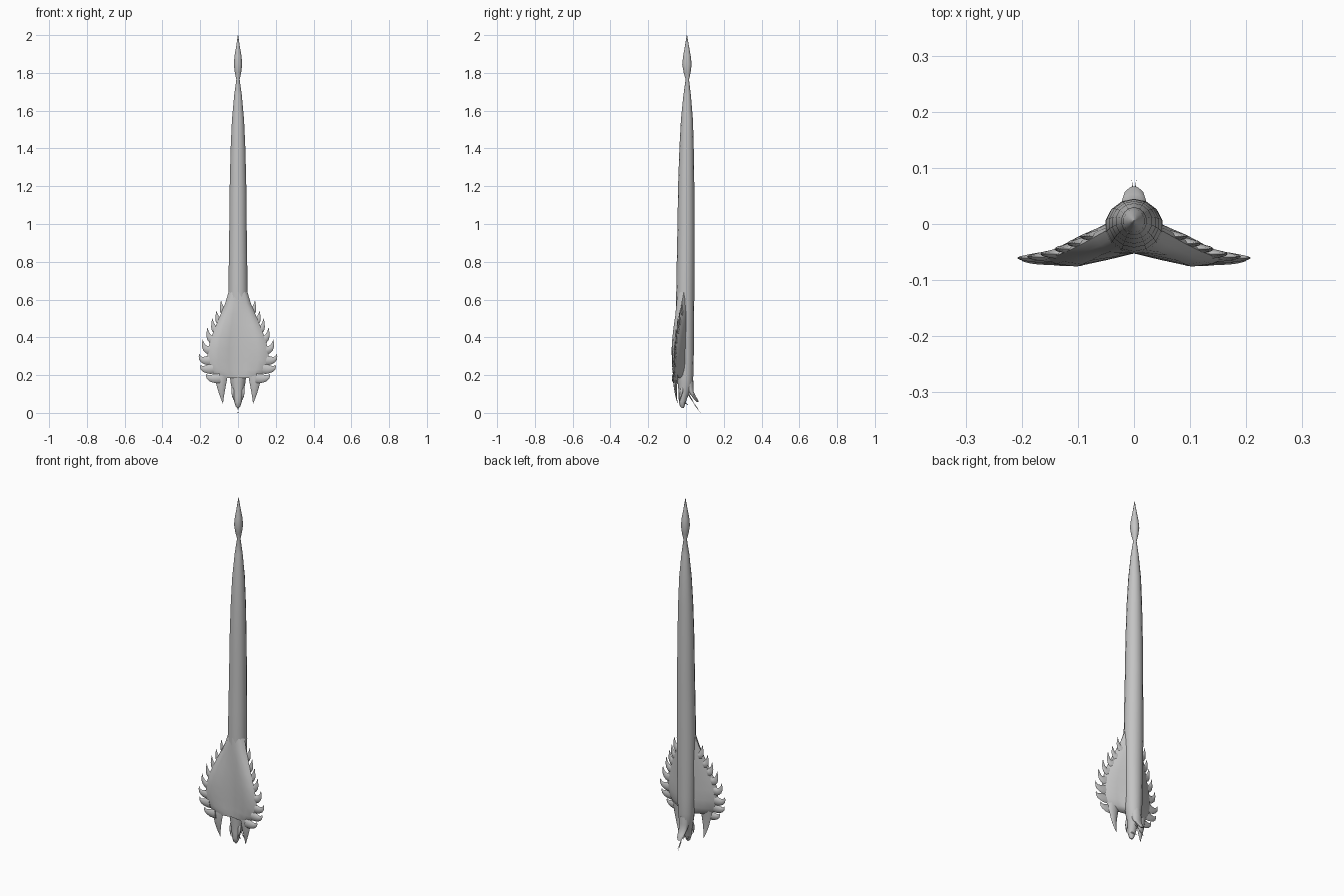
import bpy, bmesh, math
from mathutils import Vector

grey = bpy.data.materials.new("scale grey")
grey.diffuse_color = (0.55, 0.55, 0.55, 1)


def loft(name, rings, angle=45):
    """Skin a list of equal-length closed rings and cap both ends."""
    bm = bmesh.new()
    rows = [[bm.verts.new(p) for p in r] for r in rings]
    n = len(rows[0])
    for a, b in zip(rows, rows[1:]):
        for i in range(n):
            j = (i + 1) % n
            bm.faces.new((a[i], a[j], b[j], b[i]))
    bm.faces.new(rows[0])
    bm.faces.new(rows[-1])
    bmesh.ops.recalc_face_normals(bm, faces=bm.faces)
    me = bpy.data.meshes.new(name)
    bm.to_mesh(me)
    bm.free()
    me.materials.append(grey)
    ob = bpy.data.objects.new(name, me)
    bpy.context.collection.objects.link(ob)
    bpy.ops.object.select_all(action='DESELECT')
    bpy.context.view_layer.objects.active = ob
    ob.select_set(True)
    bpy.ops.object.shade_smooth_by_angle(angle=math.radians(angle))
    return ob


def ovals(stations, n=14):
    """Horizontal oval rings from (z, centre y, half width x, half depth y)."""
    return [[(rx * math.sin(2 * math.pi * i / n), cy - ry * math.cos(2 * math.pi * i / n), z)
             for i in range(n)] for z, cy, rx, ry in stations]


def horn(name, base, mid, tip, width, depth, steps=7, n=8):
    """Curved flattened spike along a quadratic curve."""
    base, mid, tip = Vector(base), Vector(mid), Vector(tip)
    rings = []
    for k in range(steps):
        t = k / (steps - 1)
        c = base * (1 - t) ** 2 + mid * 2 * t * (1 - t) + tip * t * t
        d = ((mid - base) * (1 - t) + (tip - mid) * t).normalized()
        side = d.cross(Vector((0, 1, 0))).normalized()
        thick = side.cross(d).normalized()
        s = max(1 - t ** 1.3, 0.02)
        rings.append([c + side * (width * s * math.cos(2 * math.pi * i / n))
                      + thick * (depth * s * math.sin(2 * math.pi * i / n)) for i in range(n)])
    return loft(name, rings)


# Long body running from the snout at the bottom to the spear-shaped tail tip
loft("body", ovals([
    (0.025, -0.018, 0.005, 0.005), (0.035, -0.020, 0.013, 0.012),
    (0.06, -0.019, 0.021, 0.019), (0.09, -0.014, 0.025, 0.025),
    (0.12, -0.007, 0.032, 0.033), (0.16, -0.004, 0.040, 0.040),
    (0.20, -0.004, 0.045, 0.043), (0.30, -0.004, 0.048, 0.045),
    (0.45, -0.004, 0.050, 0.046), (0.62, -0.004, 0.052, 0.048),
    (0.80, -0.002, 0.050, 0.047), (1.00, 0.0, 0.047, 0.045),
    (1.20, 0.001, 0.045, 0.043), (1.40, 0.003, 0.040, 0.038),
    (1.55, 0.005, 0.033, 0.032), (1.68, 0.006, 0.021, 0.020),
    (1.765, 0.007, 0.009, 0.009), (1.80, 0.006, 0.017, 0.018),
    (1.845, 0.005, 0.023, 0.025), (1.89, 0.005, 0.019, 0.020),
    (1.94, 0.005, 0.010, 0.011), (2.0, 0.005, 0.001, 0.001)]))

# Flared hood: z, edge x, edge y, front y, back y
hood = [(0.64, 0.050, -0.012, -0.040, 0.005), (0.58, 0.068, -0.022, -0.050, 0.002),
        (0.52, 0.093, -0.036, -0.056, -0.004), (0.46, 0.118, -0.048, -0.065, -0.010),
        (0.40, 0.142, -0.058, -0.072, -0.016), (0.34, 0.158, -0.062, -0.076, -0.020),
        (0.28, 0.163, -0.063, -0.075, -0.022), (0.23, 0.150, -0.062, -0.072, -0.026),
        (0.20, 0.125, -0.060, -0.069, -0.032), (0.185, 0.095, -0.057, -0.062, -0.042)]
rings = []
for z, e, ye, yf, yb in hood:
    half = [(0.3 * e, (yf - 0.052) / 2), (0.65 * e, yf), (0.88 * e, (yf + ye) / 2 - 0.002),
            (e, ye), (0.86 * e, ye * 0.6 + yb * 0.4 + 0.002), (0.6 * e, yb), (0.3 * e, yb + 0.016)]
    ring = [(0, -0.0525)] + half + [(0, 0.025)] + [(-x, y) for x, y in reversed(half)]
    rings.append([(x, y, z) for x, y in ring])
loft("hood", rings, 60)

# Upswept spikes on the hood rim: base x, base z, tip x, tip z, y at the tip
spikes = [(0.055, 0.535, 0.090, 0.595, -0.022), (0.078, 0.485, 0.114, 0.540, -0.034),
          (0.100, 0.440, 0.136, 0.500, -0.044), (0.118, 0.390, 0.162, 0.450, -0.053),
          (0.132, 0.335, 0.187, 0.388, -0.058), (0.138, 0.280, 0.205, 0.312, -0.060),
          (0.132, 0.235, 0.198, 0.255, -0.064), (0.095, 0.185, 0.167, 0.207, -0.066)]
for s, label in ((1, "right"), (-1, "left")):
    for i, (bx, bz, tx, tz, y) in enumerate(spikes):
        horn(f"hood_spike_{label}_{i + 1}", (s * bx, y + 0.002, bz),
             (s * (tx - 0.002), y - 0.002, bz - 0.012), (s * tx, y, tz), 0.028, 0.011)
    # Long prong hanging below the hood
    horn(f"hood_prong_{label}", (s * 0.088, -0.054, 0.215), (s * 0.092, -0.062, 0.13),
         (s * 0.080, -0.045, 0.05), 0.036, 0.014)
    # Brow ridge, fang and tongue fork
    horn(f"brow_{label}", (s * 0.024, -0.02, 0.13), (s * 0.032, -0.03, 0.09),
         (s * 0.018, -0.034, 0.06), 0.010, 0.010)
    horn(f"fang_{label}", (s * 0.010, -0.008, 0.055), (s * 0.011, 0.004, 0.05),
         (s * 0.010, 0.012, 0.038), 0.004, 0.004)
    horn(f"tongue_fork_{label}", (s * 0.001, 0.046, 0.045), (s * 0.002, 0.06, 0.022),
         (s * 0.004, 0.078, 0.0), 0.0025, 0.0025)

# Open lower jaw swinging out to the back
loft("lower_jaw", ovals([
    (0.18, 0.010, 0.030, 0.028), (0.14, 0.016, 0.029, 0.024), (0.11, 0.027, 0.025, 0.014),
    (0.085, 0.043, 0.021, 0.010), (0.068, 0.055, 0.017, 0.009), (0.058, 0.062, 0.009, 0.005)]))

# Tongue
horn("tongue", (0, 0.012, 0.10), (0, 0.03, 0.07), (0, 0.052, 0.036), 0.005, 0.004)
